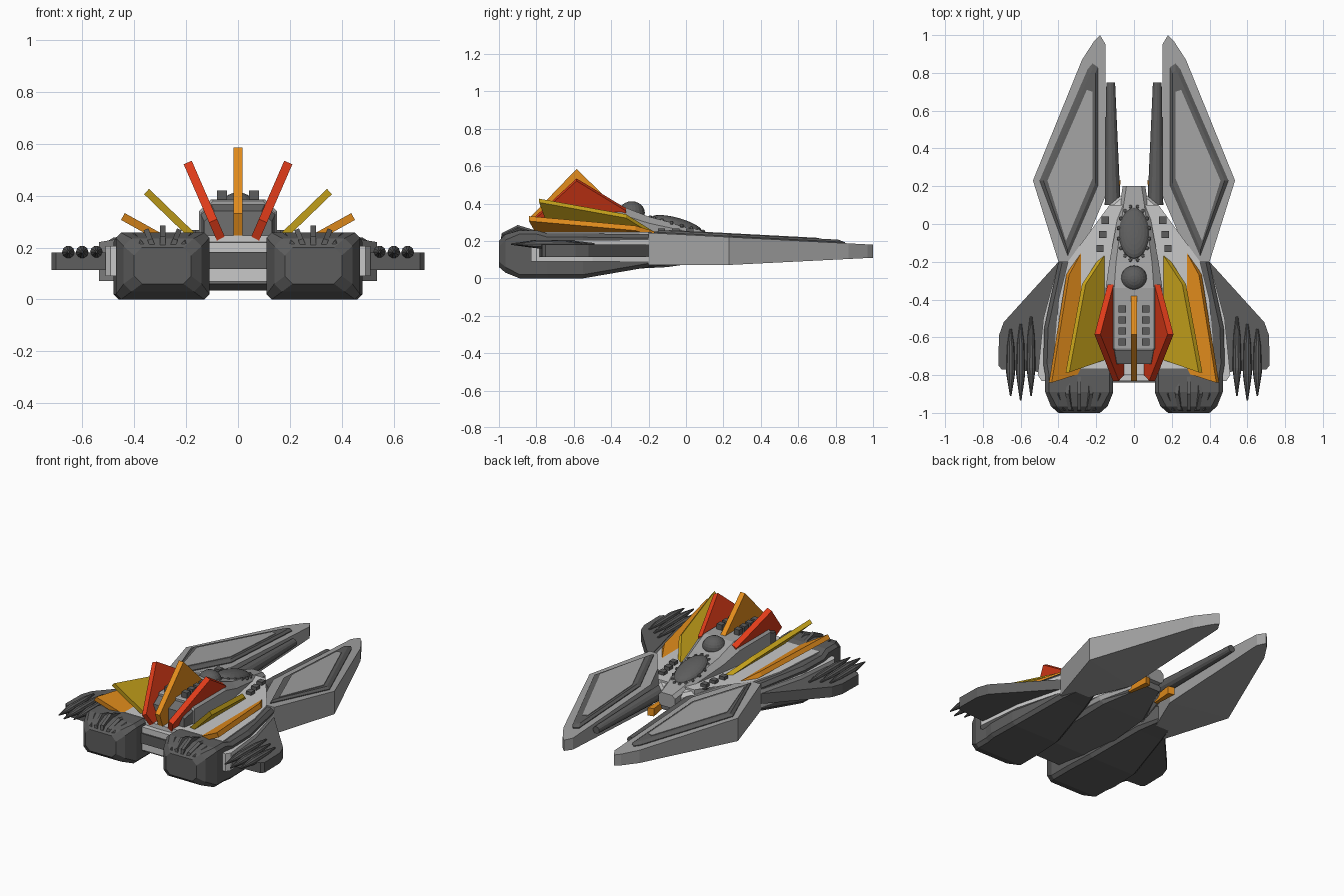
import bpy, bmesh, math
from mathutils import Matrix, Vector

if "Cube" in bpy.data.objects:
    bpy.data.objects.remove(bpy.data.objects["Cube"])


def mat(name, r, g, b):
    m = bpy.data.materials.new(name)
    m.diffuse_color = (r, g, b, 1)
    m.use_nodes = True
    m.node_tree.nodes["Principled BSDF"].inputs["Base Color"].default_value = m.diffuse_color
    return m


LIGHT = mat("light grey", .58, .58, .58)
MID = mat("mid grey", .36, .36, .36)
DARK = mat("dark grey", .11, .11, .11)
STEEL = mat("steel grey", .16, .16, .16)
RED = mat("red", .75, .045, .01)
ORANGE = mat("orange", .78, .27, .012)
YELLOW = mat("yellow", .62, .40, .012)


def finish(name, bm, m, mirror=False):
    bmesh.ops.recalc_face_normals(bm, faces=bm.faces)
    me = bpy.data.meshes.new(name)
    bm.to_mesh(me)
    bm.free()
    me.materials.append(m)
    ob = bpy.data.objects.new(name, me)
    bpy.context.collection.objects.link(ob)
    if mirror:
        ob.modifiers.new("Mirror", 'MIRROR').use_mirror_merge = False
    return ob


def skin(name, rings, m, mirror=False):
    """Join equal closed rings of points and cap both ends."""
    bm = bmesh.new()
    rs = [[bm.verts.new(p) for p in r] for r in rings]
    n = len(rs[0])
    for a, b in zip(rs, rs[1:]):
        for i in range(n):
            bm.faces.new((a[i], a[(i + 1) % n], b[(i + 1) % n], b[i]))
    bm.faces.new(rs[0])
    bm.faces.new(rs[-1][::-1])
    bmesh.ops.triangulate(bm, faces=[f for f in bm.faces if len(f.verts) > 4])
    return finish(name, bm, m, mirror)


def loft(name, secs, m, mirror=False):
    """Chamfered boxes along y: (y, x0, x1, z0, z1, chamfer)."""
    rings = []
    for y, x0, x1, a, b, c in secs:
        rings.append([(x, y, z) for x, z in (
            (x0 + c, a), (x1 - c, a), (x1, a + c), (x1, b - c),
            (x1 - c, b), (x0 + c, b), (x0, b - c), (x0, a + c))])
    return skin(name, rings, m, mirror)


def prism(name, pts, z0, z1, m, mirror=True):
    """Top outline extruded between two height functions of y."""
    return skin(name, [[(x, y, z0(y)) for x, y in pts],
                       [(x, y, z1(y)) for x, y in pts]], m, mirror)


def fin(name, bx, bz, deg, prof, m, t=.034, mirror=True):
    """Leaning plate: profile of (y, distance from base line)."""
    s, c = math.sin(math.radians(deg)), math.cos(math.radians(deg))
    return skin(name, [[(bx + r * s + k * c, y, bz + r * c - k * s) for y, r in prof]
                       for k in (-t / 2, t / 2)], m, mirror)


def lathe(name, prof, m, n=10):
    """Round part along y: (y, x, z, radius)."""
    return skin(name, [[(x + r * math.cos(2 * math.pi * i / n), y,
                         z + r * math.sin(2 * math.pi * i / n)) for i in range(n)]
                       for y, x, z, r in prof], m, True)


def box(name, c, s, m, mirror=True, rx=0):
    bm = bmesh.new()
    bmesh.ops.create_cube(bm, size=1, matrix=Matrix.LocRotScale(
        Vector(c), Matrix.Rotation(rx, 3, 'X'), Vector(s)))
    return finish(name, bm, m, mirror)


def ball(name, c, s, m, rx=0, mirror=False, u=20, v=12):
    bm = bmesh.new()
    bmesh.ops.create_uvsphere(bm, u_segments=u, v_segments=v, radius=1,
                              matrix=Matrix.LocRotScale(
                                  Vector(c), Matrix.Rotation(rx, 3, 'X'), Vector(s)))
    return finish(name, bm, m, mirror)


# Forward blades with dark raised frame and inner panel
top = lambda y: .233 - .053 * y
bottom = lambda y: .07 + .05 * max(y - .2, 0)
prism("forward_blade", [(.15, .95), (.18, 1), (.21, .97), (.275, .87), (.535, .23),
                        (.40, -.2), (.30, -.2), (.15, .15)], bottom, top, MID)
frame = [(.19, .83), (.22, .85), (.245, .82), (.50, .23), (.35, -.17), (.19, .2)]
inner = [(.205, .80), (.22, .815), (.235, .79), (.48, .23), (.352, -.135), (.205, .215)]
skin("blade_frame", [[(x, y, top(y) - .01) for x, y in frame],
                     [(x, y, top(y) + .005) for x, y in frame],
                     [(x, y, top(y) + .017) for x, y in inner]], DARK, True)
prism("blade_panel", [(.22, .70), (.25, .71), (.458, .23), (.36, -.09), (.22, .24)],
      top, lambda y: top(y) + .021, MID)

# Inner barrels beside the blades
lathe("inner_barrel", [(.75, .123, .165, .023), (.70, .123, .165, .025),
                       (.1, .113, .17, .042)], DARK, 12)

# Main hull, belly and rear slot
loft("hull_core", [(-.83, -.2, .2, .07, .22, .02), (-.1, -.19, .19, .08, .235, .02),
                   (.1, -.13, .13, .09, .235, .02), (.15, -.07, .07, .1, .22, .02)], LIGHT)
prism("hull_deck", [(.0, .1), (.13, .1), (.2, -.15), (.35, -.2), (.40, -.4),
                    (.43, -.78), (.0, -.80)], lambda y: .1, lambda y: .247, LIGHT)
prism("hull_side_step", [(.3, -.2), (.40, -.2), (.48, -.5), (.51, -.80), (.49, -.83),
                         (.3, -.83)], lambda y: .09, lambda y: .205, LIGHT)
loft("belly", [(-.82, -.16, .16, .06, .12, .02), (-.6, -.2, .2, .035, .12, .03),
               (-.1, -.17, .17, .06, .12, .02), (.17, -.06, .06, .1, .14, .01)], STEEL)
box("rear_slot", (0, -.82, .15), (.3, .04, .065), DARK, False)

# Raised spine with dark rear slope
loft("spine", [(.2, -.06, .06, .14, .225, .02), (.1, -.075, .075, .14, .25, .02),
               (-.2, -.13, .13, .15, .33, .035), (-.34, -.15, .15, .15, .385, .045),
               (-.66, -.15, .15, .15, .385, .045), (-.67, -.14, .14, .15, .38, .045)], MID)
loft("spine_rear", [(-.66, -.145, .145, .2, .37, .04), (-.74, -.13, .13, .2, .34, .04)], STEEL)

# Canopy, its bead surround and the turret dome
ball("canopy", (0, -.05, .288), (.08, .14, .036), DARK, -.27)
for i in range(8):
    a = math.radians(-77 + 22 * i)
    y = -.05 + .145 * math.sin(a)
    ball("canopy_bead", (.083 * math.cos(a), y, .288 - .27 * (y + .05)),
         (.011, .011, .011), STEEL, mirror=True, u=6, v=4)
ball("turret_dome", (0, -.29, .35), (.07, .07, .062), DARK)

# Square studs on spine and deck
for i in range(4):
    box("spine_stud", (.062, -.45 - .058 * i, .395), (.038, .038, .05), DARK)
for x, y in ((.152, .02), (.165, -.055), (.18, -.13)):
    box("deck_stud", (x, y, .25), (.038, .038, .035), DARK)

# Engine pods, chamfered at the back and tapering forward
loft("engine_pod", [(-1, .18, .40, .06, .20, .03), (-.965, .14, .44, .03, .235, .03),
                    (-.89, .11, .47, 0, .257, .02), (-.80, .11, .47, 0, .257, .02),
                    (-.74, .11, .48, 0, .24, .02), (-.55, .12, .475, 0, .24, .02),
                    (-.2, .19, .40, .06, .235, .02), (.03, .27, .33, .085, .15, .01)],
     DARK, True)
# Ribs fanning over the back of each pod
for dx, deg, r in ((0, 0, .145), (.012, 22, .14), (-.012, -22, .14),
                   (.018, 42, .15), (-.018, -42, .15)):
    fin("engine_rib", .29 + dx, .14, deg,
        [(-.78, r * .75), (-.90, r), (-.985, r * .7), (-1, 0), (-.8, 0)], DARK, .02)
for deg in (140, 220):
    fin("engine_lower_rib", .29, .14, deg, [(-.9, 0), (-1, 0), (-.995, .09), (-.9, .09)],
        DARK, .02)

# Side wings and their triple guns
prism("side_wing", [(.38, -.18), (.40, -.2), (.69, -.52), (.715, -.59), (.718, -.75),
                    (.70, -.77), (.40, -.79)], lambda y: .113, lambda y: .18, DARK)
for x, y0, y1 in ((.545, -.49, -.91), (.60, -.53, -.935), (.653, -.555, -.91)):
    d = y1 - y0
    lathe("wing_gun", [(y0, x, .183, .006), (y0 + .25 * d, x, .183, .019),
                       (y0 + .65 * d, x, .183, .024), (y0 + .75 * d, x, .183, .019),
                       (y1, x, .183, .004)], DARK, 10)

# Coloured fan of tail fins
fin("centre_fin", 0, .22, 0, [(-.38, .165), (-.585, .365), (-.83, .11), (-.79, 0), (-.4, 0)],
    ORANGE, mirror=False)
fin("red_fin", .06, .22, 23.5, [(-.32, .16), (-.585, .335), (-.83, .09), (-.79, 0), (-.35, 0)],
    RED)
fin("yellow_fin", .165, .235, 46, [(-.165, 0), (-.32, .14), (-.785, .26), (-.72, 0)],
    YELLOW, .028)
fin("outer_fin", .255, .215, 61, [(-.11, .01), (-.27, .11), (-.84, .215), (-.78, 0)],
    ORANGE, .03)

# Small orange wedges under the nose
prism("nose_wedge", [(.07, .23), (.11, .24), (.11, .08), (.09, .08)],
      lambda y: .07 + .1 * max(.16 - y, 0), lambda y: .12, ORANGE)
